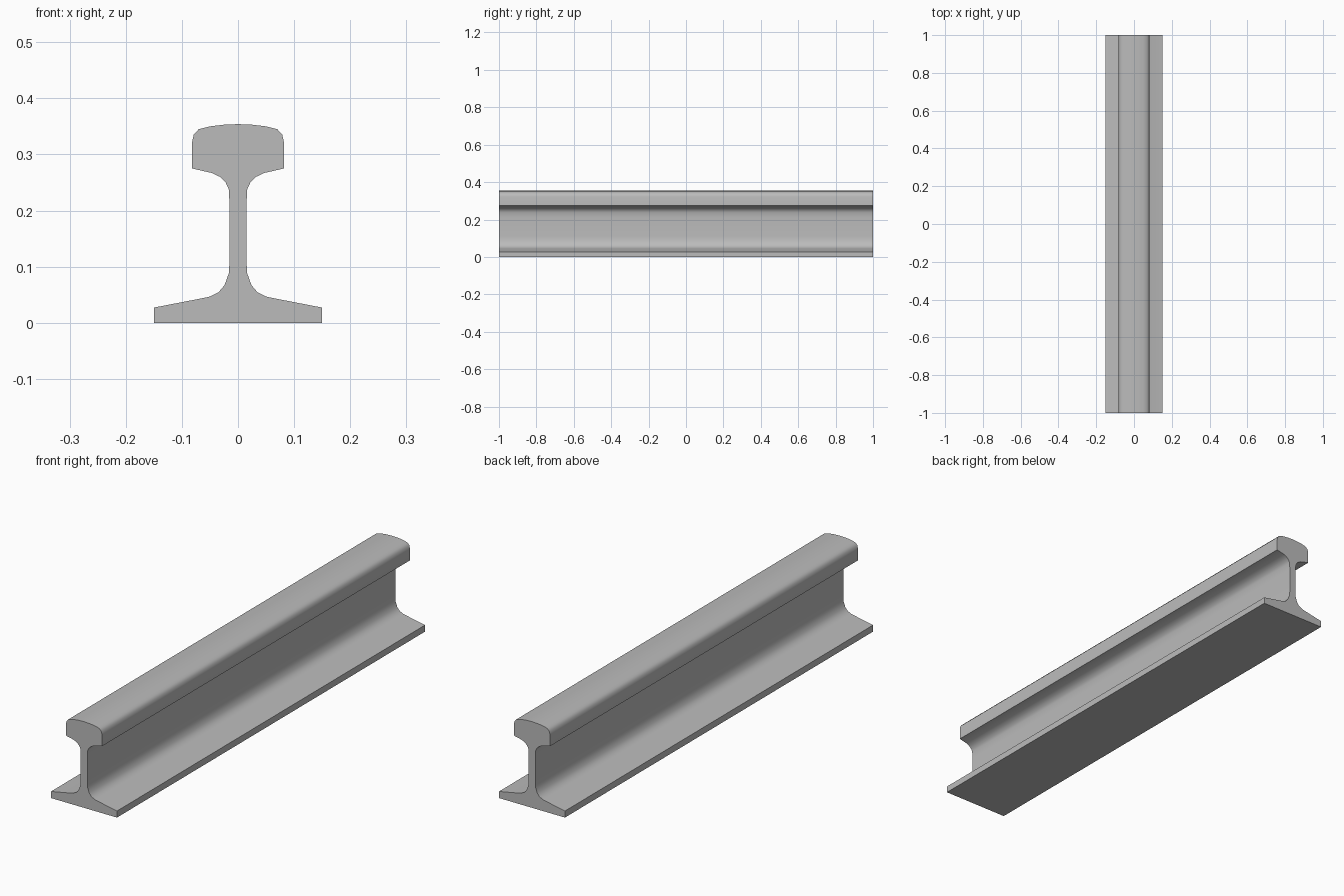
import bpy
import bmesh
import math

cube = bpy.data.objects.get("Cube")
if cube:
    bpy.data.objects.remove(cube, do_unlink=True)

steel = bpy.data.materials.new("grey steel")
steel.use_nodes = True
GREY = (0.5, 0.5, 0.5, 1.0)
steel.diffuse_color = GREY
steel.node_tree.nodes["Principled BSDF"].inputs["Base Color"].default_value = GREY

# Right half of the cross-section, from foot up to the crown
half = [
    (0.15, 0.0), (0.15, 0.027),                                        # foot
    (0.052, 0.046), (0.035, 0.054), (0.024, 0.067), (0.0165, 0.088),   # lower fillet
    (0.015, 0.11), (0.015, 0.21),                                      # web
    (0.0165, 0.238), (0.022, 0.25), (0.032, 0.26), (0.047, 0.267),     # upper fillet
    (0.082, 0.275), (0.082, 0.321),                                    # head side
    (0.079, 0.335), (0.07, 0.345), (0.05, 0.35), (0.025, 0.353),       # head corner
]
profile = half + [(0.0, 0.354)] + [(-x, z) for x, z in reversed(half)]

# Rail: profile face extruded along y
bm = bmesh.new()
face = bm.faces.new([bm.verts.new((x, -1.0, z)) for x, z in profile])
extruded = bmesh.ops.extrude_face_region(bm, geom=[face], use_keep_orig=True)
moved = [v for v in extruded["geom"] if isinstance(v, bmesh.types.BMVert)]
bmesh.ops.translate(bm, verts=moved, vec=(0, 2, 0))
bmesh.ops.recalc_face_normals(bm, faces=bm.faces)

mesh = bpy.data.meshes.new("rail")
bm.to_mesh(mesh)
bm.free()
mesh.materials.append(steel)
rail = bpy.data.objects.new("rail", mesh)
bpy.context.collection.objects.link(rail)

# Smooth fillets, crisp edges
bpy.ops.object.select_all(action="DESELECT")
rail.select_set(True)
bpy.context.view_layer.objects.active = rail
bpy.ops.object.shade_smooth_by_angle(angle=math.radians(40))
